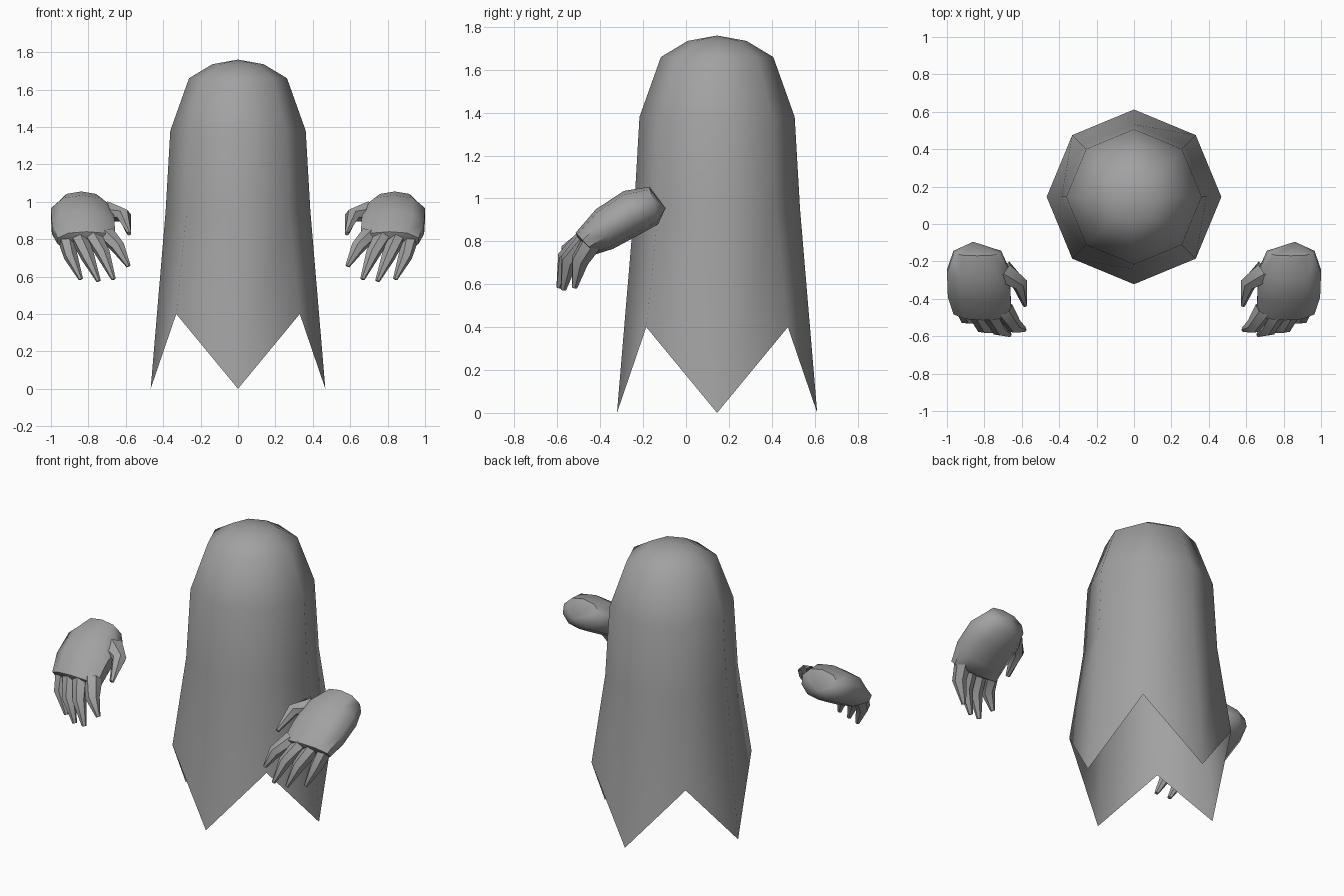
import bpy, bmesh, math
from mathutils import Vector

if "Cube" in bpy.data.objects:
    bpy.data.objects.remove(bpy.data.objects["Cube"])

grey = bpy.data.materials.new("cloth grey")
grey.diffuse_color = (0.36, 0.36, 0.36, 1)
grey.use_nodes = True
grey.node_tree.nodes["Principled BSDF"].inputs["Base Color"].default_value = grey.diffuse_color


def finish(bm, name, angle):
    bmesh.ops.recalc_face_normals(bm, faces=bm.faces[:])
    me = bpy.data.meshes.new(name)
    bm.to_mesh(me)
    bm.free()
    me.materials.append(grey)
    ob = bpy.data.objects.new(name, me)
    bpy.context.collection.objects.link(ob)
    bpy.ops.object.select_all(action='DESELECT')
    ob.select_set(True)
    bpy.context.view_layer.objects.active = ob
    bpy.ops.object.shade_smooth_by_angle(angle=math.radians(angle))
    return ob


def bridge(bm, a, b):
    n = len(a)
    for i in range(n):
        bm.faces.new((a[i], a[(i + 1) % n], b[(i + 1) % n], b[i]))


def fan(bm, ring, tip):
    v = bm.verts.new(tip)
    for i in range(len(ring)):
        bm.faces.new((ring[i], ring[(i + 1) % len(ring)], v))


# Eight-sided hanging robe, open below, with a zigzag hem
CY = 0.145
bm = bmesh.new()
rings = []
for r, z, notch in [(0.467, 0.0, 0.4), (0.387, 0.95, 0), (0.362, 1.38, 0),
                    (0.262, 1.66, 0), (0.137, 1.735, 0)]:
    ring = []
    for i in range(8):
        a = i * math.pi / 4
        ring.append(bm.verts.new((r * math.cos(a), CY + r * math.sin(a),
                                  z + notch * (i % 2))))
    rings.append(ring)
for a, b in zip(rings, rings[1:]):
    bridge(bm, a, b)
fan(bm, rings[-1], (0, CY, 1.76))
finish(bm, "robe", 60)


# Tapered finger along a path of (point, radius), six sides
def finger(bm, path):
    pts = [Vector(p) for p, r in path]
    prev = None
    for i, (p, r) in enumerate(path):
        d = (pts[min(i + 1, len(pts) - 1)] - pts[max(i - 1, 0)]).normalized()
        u = d.cross(Vector((0, 1, 0.3))).normalized()
        v = d.cross(u)
        ring = [bm.verts.new(pts[i] + r * (u * math.cos(k * math.pi / 3)
                                           + 1.15 * v * math.sin(k * math.pi / 3)))
                for k in range(6)]
        if prev:
            bridge(bm, prev, ring)
        prev = ring
    bm.faces.new(prev)


# Palm sections: inner x, outer x, top (y, z), bottom (y, z)
PALM = [(0.71, 0.965, (-0.17, 1.055), (-0.13, 0.88)),
        (0.665, 1.0, (-0.29, 1.035), (-0.22, 0.83)),
        (0.66, 0.995, (-0.42, 0.95), (-0.34, 0.765)),
        (0.655, 0.965, (-0.515, 0.84), (-0.42, 0.74))]
FINGERS = [
    ("index", (0.695, -0.455, 0.82), (0.64, -0.545, 0.755), (0.585, -0.565, 0.655)),
    ("middle", (0.775, -0.46, 0.82), (0.72, -0.56, 0.72), (0.665, -0.592, 0.585)),
    ("ring", (0.85, -0.455, 0.81), (0.805, -0.545, 0.71), (0.745, -0.572, 0.575)),
    ("little", (0.92, -0.43, 0.81), (0.895, -0.495, 0.71), (0.84, -0.52, 0.585)),
    ("thumb", (0.70, -0.25, 0.95), (0.61, -0.32, 0.925), (0.582, -0.435, 0.83))]

for side, s in (("right", 1), ("left", -1)):
    # Hand with a rounded palm and closed wrist
    bm = bmesh.new()
    rings = []
    for x0, x1, top, bot in PALM:
        ring = []
        for k in range(10):
            a = k * math.pi / 5 + math.pi / 10
            c, t = math.cos(a), math.sin(a)
            t = max(-1, min(1, t * 1.05))
            f = (t + 1) / 2
            ring.append(bm.verts.new(((x0 + x1) / 2 + (x1 - x0) / 2 * c / 0.951,
                                      bot[0] + (top[0] - bot[0]) * f,
                                      bot[1] + (top[1] - bot[1]) * f)))
        rings.append(ring)
    for a, b in zip(rings, rings[1:]):
        bridge(bm, a, b)
    fan(bm, rings[0], (0.86, -0.095, 0.955))
    fan(bm, rings[-1], (0.80, -0.49, 0.78))
    # Four fingers and thumb
    for label, base, mid, tip in FINGERS:
        r = 0.055 if label == "thumb" else 0.046
        finger(bm, [(base, r), (mid, 0.038), (tip, 0.012)])
    for v in bm.verts:
        v.co.x *= s
    finish(bm, side + "_hand", 50)
